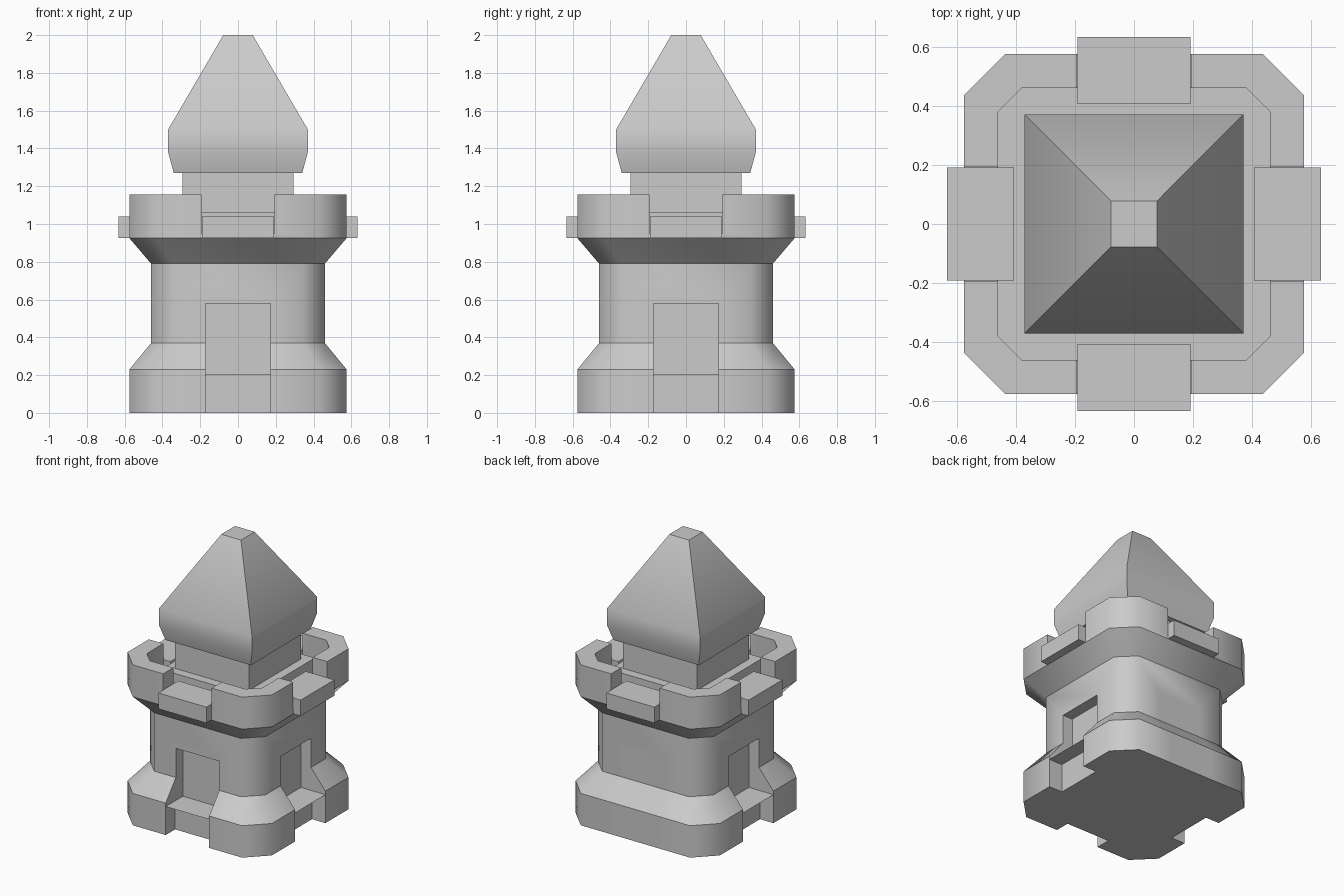
import bpy, bmesh, math
from mathutils import Matrix, Vector

if "Cube" in bpy.data.objects:
    bpy.data.objects.remove(bpy.data.objects["Cube"])


def ring(half, chamfer, z):
    # one square cross-section, optionally with cut corners
    pts = []
    for k in range(4):
        rot = Matrix.Rotation(k * math.pi / 2, 3, 'Z')
        corner = [(half, half)] if chamfer == 0 else [(half, half - chamfer), (half - chamfer, half)]
        pts += [rot @ Vector((x, y, z)) for x, y in corner]
    return pts


def finish(name, bm):
    bmesh.ops.recalc_face_normals(bm, faces=bm.faces)
    me = bpy.data.meshes.new(name)
    bm.to_mesh(me)
    bm.free()
    ob = bpy.data.objects.new(name, me)
    bpy.context.collection.objects.link(ob)
    return ob


def loft(name, sections):
    # stack of cross-sections joined into a closed solid
    bm = bmesh.new()
    rings = [[bm.verts.new(p) for p in ring(*s)] for s in sections]
    n = len(rings[0])
    for a, b in zip(rings, rings[1:]):
        for i in range(n):
            j = (i + 1) % n
            bm.faces.new((a[i], a[j], b[j], b[i]))
    bm.faces.new(rings[0][::-1])
    bm.faces.new(rings[-1])
    return finish(name, bm)


def side_box(name, half_width, near, far, z0, z1, side):
    # box on one of the four sides, side 0 being the front
    bm = bmesh.new()
    bmesh.ops.create_cube(bm, size=1)
    size = (2 * half_width, far - near, z1 - z0)
    centre = Vector((0, -(near + far) / 2, (z0 + z1) / 2))
    bm.transform(Matrix.Rotation(side * math.pi / 2, 4, 'Z') @ Matrix.Translation(centre)
                 @ Matrix.Diagonal((*size, 1)))
    return finish(name, bm)


def soften(ob, upright_limit, level_limit):
    # smooth shading with separate limits for upright and level edges
    bm = bmesh.new()
    bm.from_mesh(ob.data)
    for f in bm.faces:
        f.smooth = True
    for e in bm.edges:
        d = (e.verts[0].co - e.verts[1].co).normalized()
        limit = upright_limit if abs(d.z) > 0.3 else level_limit
        e.smooth = e.calc_face_angle(math.pi) < math.radians(limit)
    bm.to_mesh(ob.data)
    bm.free()


# Tower body: base, waist, flared top and hollow parapet
body = loft("tower_body", [
    (0.575, 0.14, 0), (0.575, 0.14, 0.23), (0.46, 0.115, 0.37), (0.46, 0.115, 0.79),
    (0.575, 0.14, 0.925), (0.575, 0.14, 1.155), (0.46, 0.08, 1.155), (0.46, 0.08, 0.93)])

# Parapet gaps, wall niches and base notches on every side
cuts = [("gap", 0.193, 0.41, 0.8, 0.95, 1.3),
        ("niche", 0.173, 0.38, 0.8, 0.205, 0.58),
        ("notch", 0.173, 0.468, 0.8, -0.2, 0.205)]
for side in range(4):
    for label, *dims in cuts:
        cutter = side_box(f"{label}_cutter_{side}", *dims, side)
        mod = body.modifiers.new(label, 'BOOLEAN')
        mod.operation, mod.solver, mod.object = 'DIFFERENCE', 'EXACT', cutter
        cutter.hide_render = True

# Bake the cuts and drop the cutters
bpy.context.view_layer.update()
baked = bpy.data.meshes.new_from_object(body.evaluated_get(bpy.context.evaluated_depsgraph_get()))
body.modifiers.clear()
body.data = baked
for ob in [o for o in bpy.data.objects if "_cutter_" in o.name]:
    bpy.data.objects.remove(ob)
soften(body, 50, 20)

# Ledge blocks sitting in the parapet gaps
for side in range(4):
    side_box(f"parapet_block_{side}", 0.191, 0.405, 0.633, 0.926, 1.04, side)

# Turret standing on a low plinth
loft("turret_plinth", [(0.36, 0, 0.925), (0.36, 0, 1.06)])
loft("turret_wall", [(0.295, 0, 1.05), (0.295, 0, 1.28)])

# Roof with a turned-in eave and flat tip
roof = loft("roof", [(0.34, 0, 1.27), (0.37, 0, 1.38), (0.37, 0, 1.5), (0.078, 0, 2.0)])
soften(roof, 35, 35)
